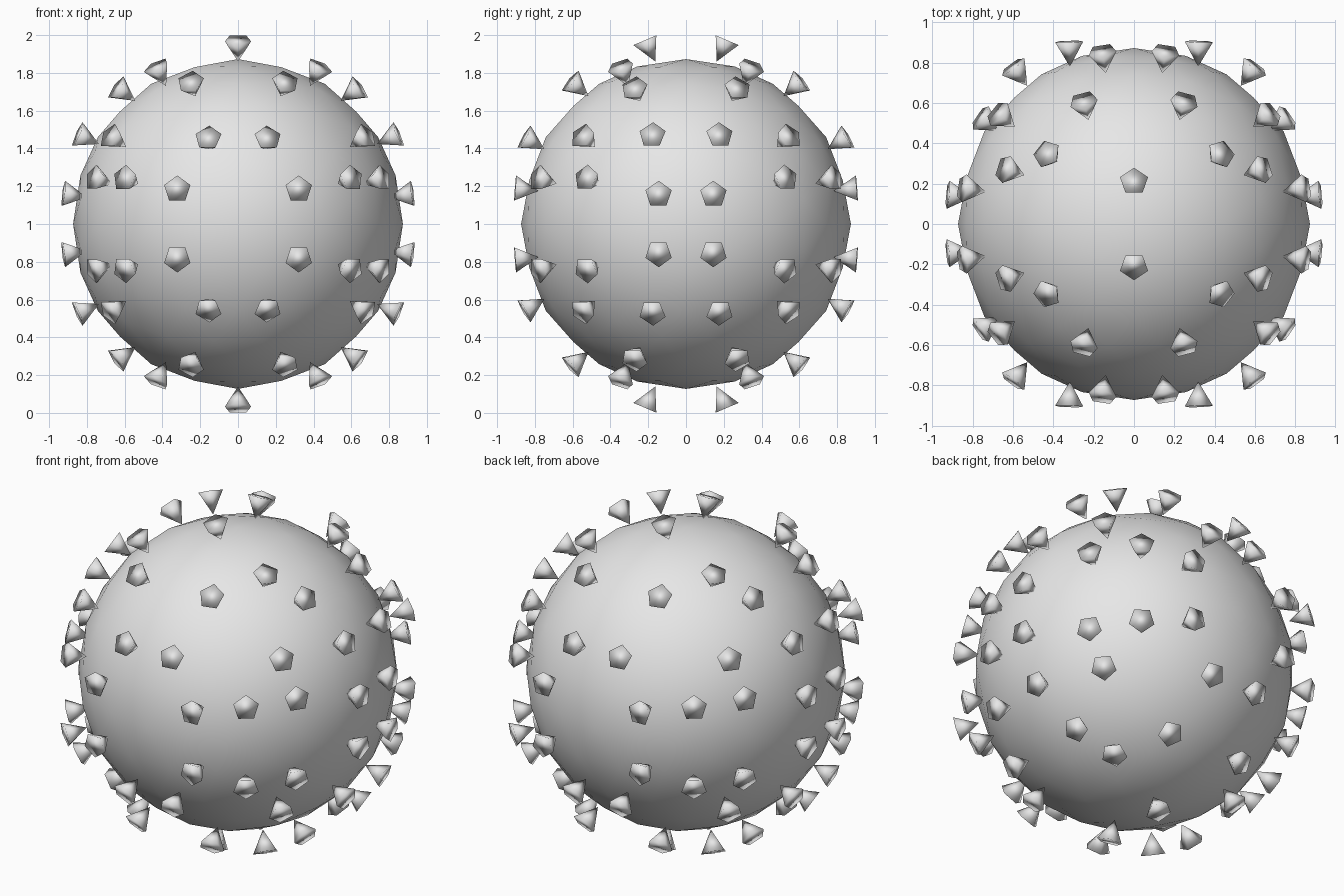
import bpy, bmesh, math
from mathutils import Matrix, Vector

cube = bpy.data.objects.get("Cube")
if cube:
    bpy.data.objects.remove(cube, do_unlink=True)

CENTRE = Vector((0, 0, 1))
RIM = 0.073      # radius of a spike's wide outer end
LENGTH = 0.125   # spike length, point to cap

grey = bpy.data.materials.new("plain grey")
grey.use_nodes = True
grey.diffuse_color = (0.8, 0.8, 0.8, 1)
grey.node_tree.nodes["Principled BSDF"].inputs["Base Color"].default_value = (0.8, 0.8, 0.8, 1)


def make_object(name, bm):
    mesh = bpy.data.meshes.new(name)
    bmesh.ops.recalc_face_normals(bm, faces=bm.faces[:])
    for face in bm.faces:
        face.smooth = True
    bm.to_mesh(mesh)
    bm.free()
    mesh.materials.append(grey)
    obj = bpy.data.objects.new(name, mesh)
    obj.location = CENTRE
    bpy.context.collection.objects.link(obj)
    return obj


def add_spike(bm, middle, direction, tip_down=False):
    """Five-sided cone with its point inward and its flat cap outward."""
    n = Vector(direction).normalized()
    turn = n.to_track_quat('Z', 'Y').to_matrix().to_4x4()
    if tip_down:
        turn = turn @ Matrix.Rotation(math.pi, 4, 'Z')
    place = Matrix.Translation(Vector(middle) + n * 0.055) @ turn
    point = bm.verts.new(place @ Vector((0, 0, -LENGTH)))
    rim = []
    for i in range(5):
        a = math.tau * i / 5
        rim.append(bm.verts.new(place @ Vector((RIM * math.sin(a), RIM * math.cos(a), 0))))
    bm.faces.new(rim)
    for i in range(5):
        bm.faces.new((rim[i], point, rim[(i + 1) % 5]))


def mirror(obj, axes):
    mod = obj.modifiers.new("mirror", 'MIRROR')
    mod.use_axis = axes
    mod.use_mirror_merge = False


# Round body, turned so that an edge of the base solid lies across each axis
bm = bmesh.new()
bmesh.ops.create_icosphere(bm, subdivisions=3, radius=0.873)
tilt = Matrix.Rotation(-math.atan(2) / 2, 4, 'Y')
bm.transform(Matrix.Rotation(math.pi / 2, 4, 'Z') @ tilt)
make_object("body", bm)

# Spikes of one octant: middle and outward direction
OCTANT = [
    ((0.41, 0.33, 0.79), (0.42, 0.33, 0.85)),
    ((0.24, 0.57, 0.72), (0.2, 0.75, 0.6)),
    ((0.60, 0.26, 0.69), (0.8, 0.25, 0.54)),
    ((0.15, 0.81, 0.43), (0.14, 0.86, 0.48)),
    ((0.32, 0.85, 0.18), (0.03, 1, 0.07)),
    ((0.64, 0.52, 0.44), (0.68, 0.54, 0.46)),
    ((0.80, 0.17, 0.45), (0.92, 0.15, 0.38)),
    ((0.87, 0.14, 0.15), (1, 0.1, 0.12)),
    ((0.57, 0.74, 0.23), (0.58, 0.78, 0.23)),
    ((0.72, 0.50, 0.23), (0.8, 0.54, 0.25)),
]
bm = bmesh.new()
for middle, direction in OCTANT:
    add_spike(bm, middle, direction)
mirror(make_object("spikes", bm), (True, True, True))

# Pairs of spikes at the top and bottom
bm = bmesh.new()
add_spike(bm, (0, 0.19, 0.925), (0, 0.39, 0.92), tip_down=True)
mirror(make_object("pole_spikes", bm), (False, True, True))
